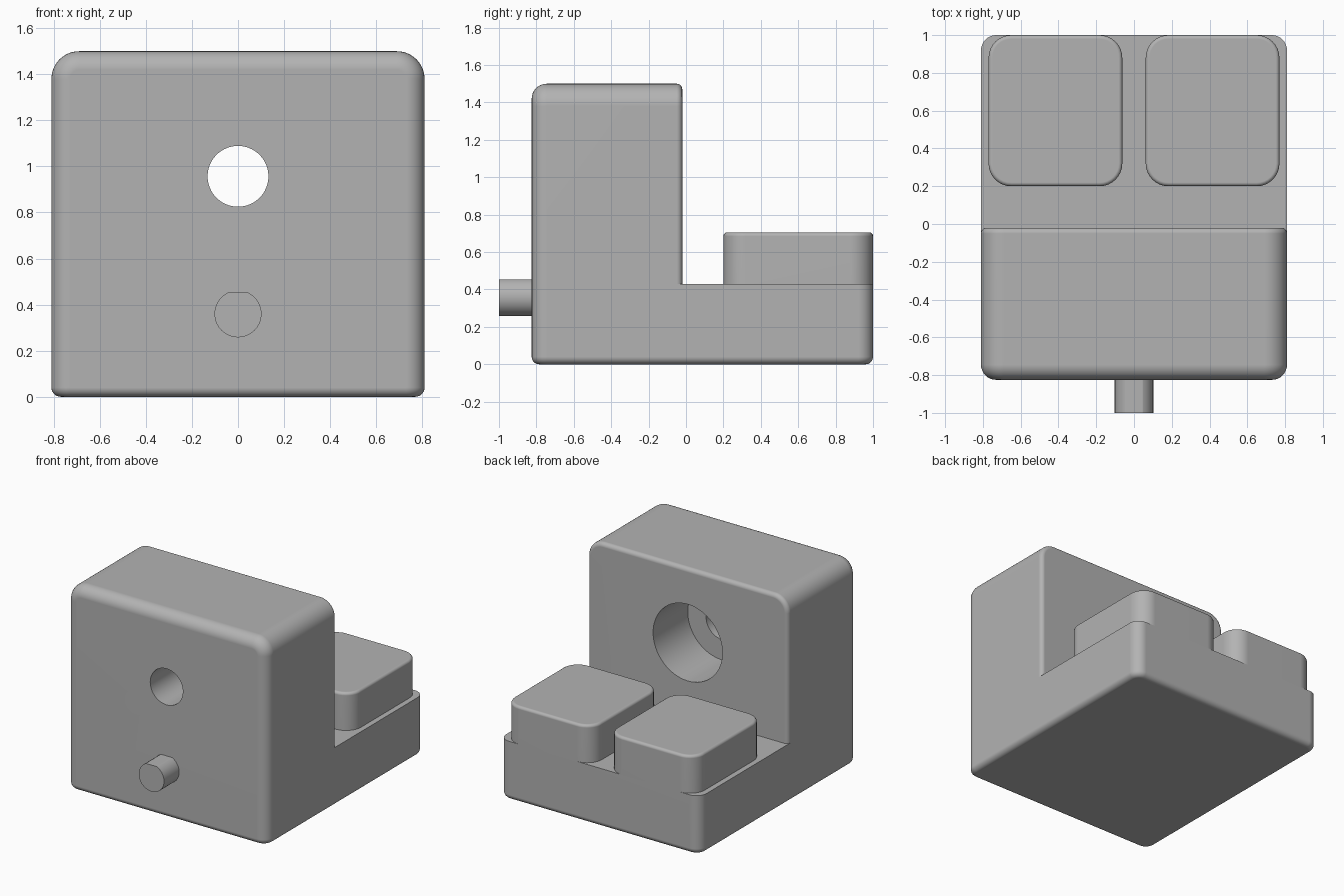
import bpy, bmesh
from math import pi
from mathutils import Matrix

if "Cube" in bpy.data.objects:
    bpy.data.objects.remove(bpy.data.objects["Cube"], do_unlink=True)

grey = bpy.data.materials.new("plain grey")
grey.use_nodes = True
GREY = (0.45, 0.45, 0.45, 1)
grey.diffuse_color = GREY
grey.node_tree.nodes["Principled BSDF"].inputs["Base Color"].default_value = GREY

HALF, FRONT, STEP_Y, BACK = 0.81, -0.825, -0.02, 1.0
STEP_Z, TOP = 0.43, 1.5
HOLE_Z, PEG_Z = 0.957, 0.36


def box_mesh(lo, hi):
    bm = bmesh.new()
    bmesh.ops.create_cube(bm, size=1)
    for v in bm.verts:
        v.co = [(a + b) / 2 + c * (b - a) for a, b, c in zip(lo, hi, v.co)]
    return bm


def round_edges(bm, radius, test, segments=8):
    """Round the edges whose two ends pass the test."""
    edges = [e for e in bm.edges if test(e.verts[0].co, e.verts[1].co)
             and e.calc_face_angle(0) > 0.5]
    bmesh.ops.bevel(bm, geom=edges, offset=radius, segments=segments,
                    profile=0.5, affect='EDGES', clamp_overlap=False)


def near(a, b):
    return abs(a - b) < 1e-4


def on_plane(axis, value):
    return lambda a, b: near(a[axis], value) and near(b[axis], value)


def upright(a, b):
    return near(a.x, b.x) and near(a.y, b.y)


def add_object(name, bm):
    bmesh.ops.recalc_face_normals(bm, faces=bm.faces)
    mesh = bpy.data.meshes.new(name)
    bm.to_mesh(mesh)
    bm.free()
    obj = bpy.data.objects.new(name, mesh)
    bpy.context.collection.objects.link(obj)
    mesh.materials.append(grey)
    return obj


def cylinder(name, radius, y0, y1, z):
    bm = bmesh.new()
    bmesh.ops.create_cone(bm, cap_ends=True, segments=64, radius1=radius, radius2=radius,
                          depth=y1 - y0, matrix=Matrix.Translation((0, (y0 + y1) / 2, z))
                          @ Matrix.Rotation(pi / 2, 4, 'X'))
    return add_object(name, bm)


def cut(target, cutter):
    mod = target.modifiers.new("cut", 'BOOLEAN')
    mod.operation, mod.solver, mod.object = 'DIFFERENCE', 'EXACT', cutter
    bpy.context.view_layer.objects.active = target
    bpy.ops.object.modifier_apply(modifier=mod.name)
    bpy.data.objects.remove(cutter, do_unlink=True)


def finish(obj):
    bpy.ops.object.select_all(action='DESELECT')
    obj.select_set(True)
    bpy.context.view_layer.objects.active = obj
    bpy.ops.object.shade_smooth_by_angle(angle=0.6)
    mod = obj.modifiers.new("even shading", 'WEIGHTED_NORMAL')
    mod.keep_sharp = True


# Low base slab with rounded upright corners and a softened underside
bm = box_mesh((-HALF, FRONT, 0), (HALF, BACK, STEP_Z))
round_edges(bm, 0.08, upright)
round_edges(bm, 0.04, on_plane(2, 0))
base = add_object("base", bm)

# Tall front block: round shoulders, then the front and rear outlines
bm = box_mesh((-HALF, FRONT, STEP_Z), (HALF, STEP_Y, TOP))
round_edges(bm, 0.12, lambda a, b: near(a.z, TOP) and near(b.z, TOP) and near(a.x, b.x), 12)
for y, radius in ((FRONT, 0.08), (STEP_Y, 0.03)):
    face = on_plane(1, y)
    round_edges(bm, radius, lambda a, b: face(a, b)
                and not (near(a.z, STEP_Z) and near(b.z, STEP_Z)))
tower = add_object("front_block", bm)

# Through hole with a wide counterbore from the rear
cut(tower, cylinder("bore", 0.132, -0.95, -0.3, HOLE_Z))
cut(tower, cylinder("counterbore", 0.28, -0.42, 0.1, HOLE_Z))

# Front peg with a flat on top
peg = cylinder("front_peg", 0.102, -1.0, FRONT + 0.02, PEG_Z)
cut(peg, add_object("peg_flat", box_mesh((-0.2, -1.1, 0.452), (0.2, -0.7, 0.6))))

# Pair of raised pads on the rear of the base
pads = []
for name, x0, x1 in (("left_pad", 0.062, 0.77), ("right_pad", -0.77, -0.062)):
    bm = box_mesh((x0, 0.2, STEP_Z), (x1, BACK, 0.705))
    round_edges(bm, 0.12, upright)
    round_edges(bm, 0.02, on_plane(2, 0.705), 4)
    pads.append(add_object(name, bm))

for obj in [base, tower, peg] + pads:
    finish(obj)
